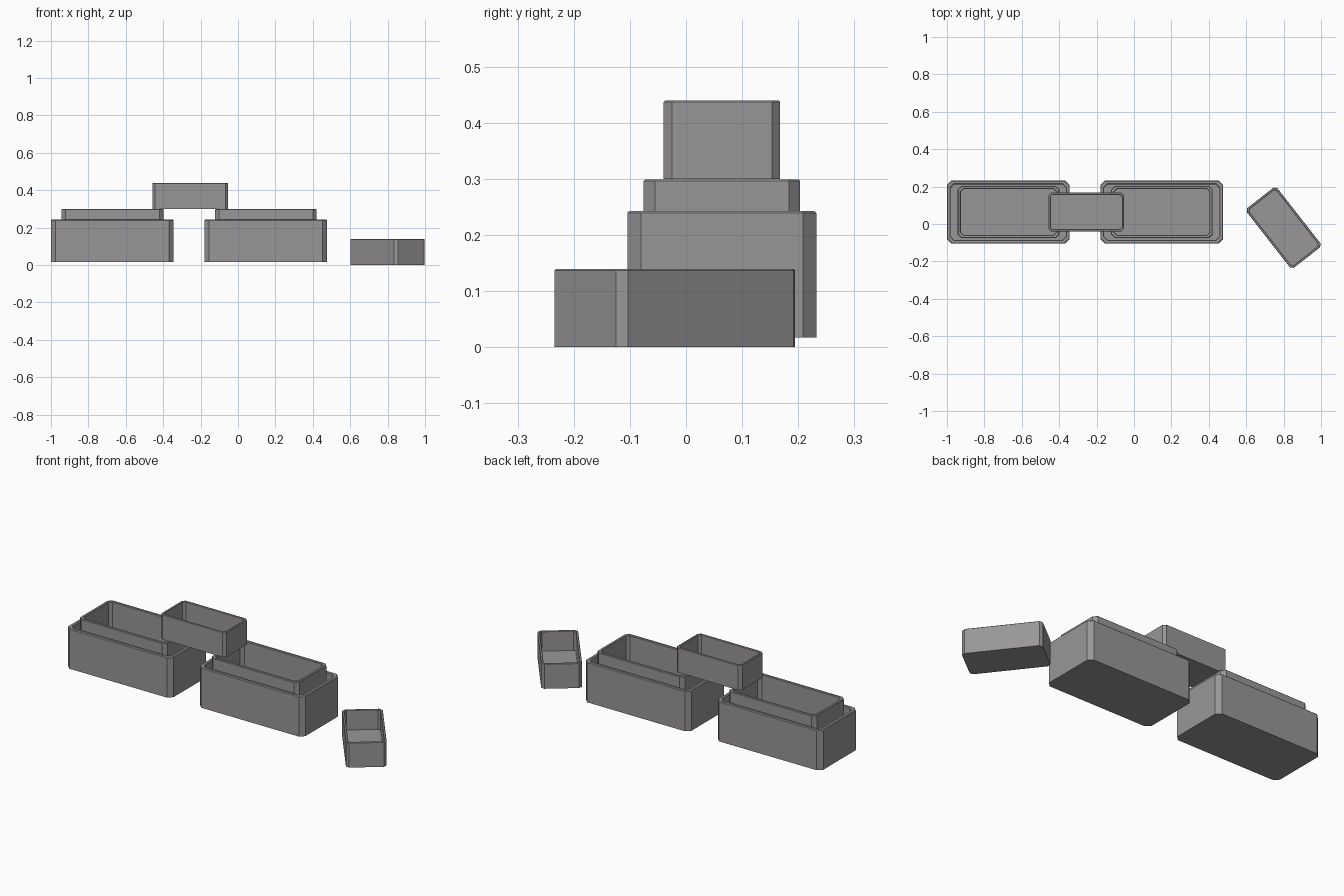
import bpy, bmesh, math
from mathutils import Matrix

if "Cube" in bpy.data.objects:
    bpy.data.objects.remove(bpy.data.objects["Cube"])

# dark warm grey for every trough
grey = bpy.data.materials.new("dark_grey")
grey.diffuse_color = (0.32, 0.305, 0.31, 1)
grey.use_nodes = True
grey.node_tree.nodes["Principled BSDF"].inputs["Base Color"].default_value = grey.diffuse_color


def ring(bm, inset, z, c, size):
    """Chamfered rectangle loop, inset from the full footprint."""
    a, b = size[0] / 2 - inset, size[1] / 2 - inset
    pts = [(a - c, -b), (a, -b + c), (a, b - c), (a - c, b),
           (-a + c, b), (-a, b - c), (-a, -b + c), (-a + c, -b)]
    return [bm.verts.new((x, y, z)) for x, y in pts]


def trough(name, scale, loc, angle=0):
    """Open hollow trough; every size is a scaled copy of one design."""
    size, h, wall, rim = (0.656, 0.337), 0.226, 0.02, 0.004
    bm = bmesh.new()
    profile = [(0, 0, 0.024), (0, h - rim, 0.024), (rim, h, 0.023),
               (wall - rim, h, 0.02), (wall, h - rim, 0.019),
               (wall, 0.046, 0.019)]
    rings = [ring(bm, i, z, c, size) for i, z, c in profile]
    for lo, hi in zip(rings, rings[1:]):
        for k in range(8):
            n = (k + 1) % 8
            bm.faces.new((lo[k], lo[n], hi[n], hi[k]))
    bm.faces.new(rings[0][::-1])   # underside
    bm.faces.new(rings[-1])        # inner floor
    bm.transform(Matrix.Diagonal((scale, scale, scale, 1)))
    me = bpy.data.meshes.new(name)
    bm.to_mesh(me)
    bm.free()
    me.materials.append(grey)
    ob = bpy.data.objects.new(name, me)
    ob.location = loc
    ob.rotation_euler.z = math.radians(angle)
    bpy.context.collection.objects.link(ob)


# two large troughs, each with a medium one nested inside
for side, x in (("left", -0.672), ("right", 0.148)):
    trough("large_trough_" + side, 1.0, (x, 0.064, 0.017))
    trough("medium_trough_" + side, 0.828, (x + 0.001, 0.064, 0.112))

# small trough bridging the pair, and one turned on the ground
trough("small_trough_top", 0.617, (-0.255, 0.064, 0.3))
trough("small_trough_ground", 0.617, (0.8, -0.02, 0), -52)
